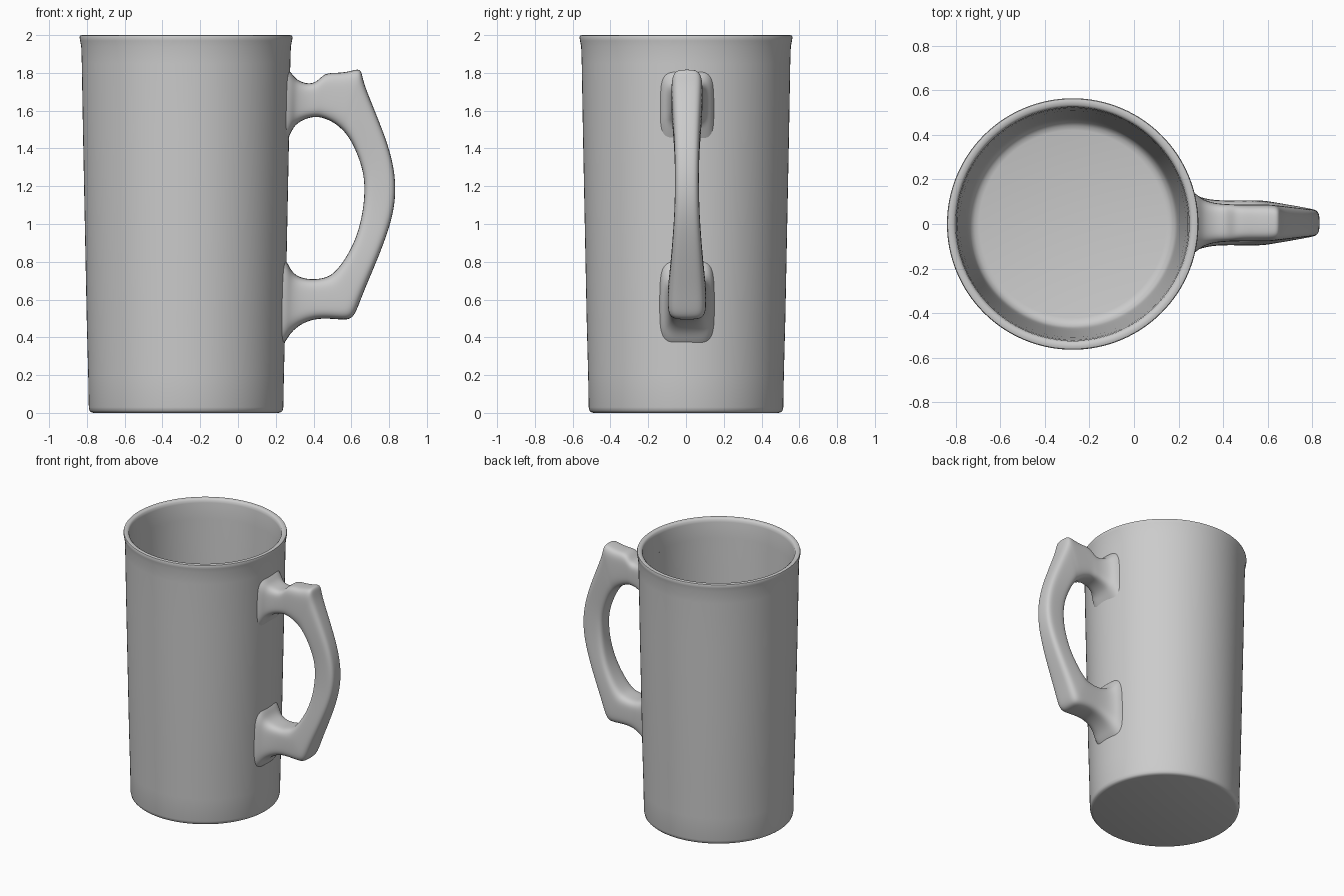
import bpy, bmesh, math

CX = -0.275  # axis of the cup


def finish(bm, name):
    bmesh.ops.recalc_face_normals(bm, faces=bm.faces[:])
    mesh = bpy.data.meshes.new(name)
    bm.to_mesh(mesh)
    bm.free()
    obj = bpy.data.objects.new(name, mesh)
    bpy.context.collection.objects.link(obj)
    bpy.ops.object.select_all(action='DESELECT')
    obj.select_set(True)
    bpy.context.view_layer.objects.active = obj
    return obj


def lathe(name, profile, steps):
    bm = bmesh.new()
    verts = [bm.verts.new((CX + r, 0, z)) for r, z in profile]
    edges = [bm.edges.new(p) for p in zip(verts, verts[1:])]
    bmesh.ops.spin(bm, geom=verts + edges, cent=(CX, 0, 0), axis=(0, 0, 1),
                   angle=2 * math.pi, steps=steps)
    bmesh.ops.remove_doubles(bm, verts=bm.verts[:], dist=1e-5)
    return finish(bm, name)


def loft(name, stations, sides=20, power=0.5):
    # rounded-rectangle rings spanning the outer and inner outline points
    bm = bmesh.new()
    rings = []
    for xo, zo, xi, zi, w in stations:
        ring = []
        for k in range(sides):
            a = 2 * math.pi * (k + 0.5) / sides
            c, s = math.cos(a), math.sin(a)
            u = math.copysign(abs(c) ** power, c)
            v = math.copysign(abs(s) ** power, s)
            t = (1 - u) / 2
            ring.append(bm.verts.new((xo + (xi - xo) * t, 0.005 + w * v,
                                      zo + (zi - zo) * t)))
        rings.append(ring)
    for a, b in zip(rings, rings[1:]):
        for k in range(sides):
            j = (k + 1) % sides
            bm.faces.new((a[k], a[j], b[j], b[k]))
    return finish(bm, name)


# Cup: outer wall, flared lip, inner wall and floor
cup = lathe("cup", [
    (0, 0), (0.49, 0), (0.503, 0.004), (0.511, 0.012), (0.515, 0.03),
    (0.518, 0.2), (0.526, 0.5), (0.536, 1.0), (0.546, 1.5), (0.552, 1.85),
    (0.555, 1.94), (0.561, 1.97), (0.564, 1.988), (0.561, 1.997),
    (0.552, 2.0), (0.535, 1.998), (0.526, 1.99), (0.522, 1.97),
    (0.518, 1.85), (0.508, 1.5), (0.495, 1.0), (0.481, 0.5), (0.472, 0.2),
    (0.467, 0.15), (0.458, 0.12), (0.44, 0.105), (0.42, 0.1), (0, 0.1)], 128)
bpy.ops.object.shade_smooth_by_angle(angle=math.radians(50))

# Handle: outer x, z, inner x, z, half width
upper_arm = [
    (0.24, 1.84, 0.24, 1.40, 0.15), (0.285, 1.80, 0.28, 1.48, 0.13),
    (0.31, 1.762, 0.30, 1.525, 0.105), (0.37, 1.74, 0.36, 1.56, 0.088),
    (0.42, 1.752, 0.41, 1.567, 0.085), (0.457, 1.802, 0.44, 1.564, 0.083),
    (0.53, 1.80, 0.48, 1.55, 0.083), (0.59, 1.808, 0.515, 1.53, 0.083),
    (0.645, 1.826, 0.545, 1.505, 0.083), (0.657, 1.795, 0.565, 1.485, 0.081)]
grip = [
    (0.668, 1.74, 0.58, 1.465, 0.08), (0.712, 1.63, 0.61, 1.42, 0.075),
    (0.785, 1.45, 0.645, 1.335, 0.067), (0.822, 1.32, 0.665, 1.26, 0.064),
    (0.837, 1.2, 0.67, 1.19, 0.064), (0.827, 1.07, 0.665, 1.09, 0.066),
    (0.785, 0.93, 0.64, 0.97, 0.074), (0.725, 0.78, 0.60, 0.87, 0.084),
    (0.665, 0.64, 0.55, 0.79, 0.094)]
lower_arm = [
    (0.63, 0.545, 0.515, 0.75, 0.1), (0.607, 0.502, 0.49, 0.73, 0.102),
    (0.57, 0.49, 0.465, 0.718, 0.102), (0.48, 0.50, 0.42, 0.708, 0.101),
    (0.40, 0.497, 0.37, 0.708, 0.101), (0.33, 0.468, 0.315, 0.722, 0.108),
    (0.28, 0.425, 0.28, 0.755, 0.123), (0.255, 0.38, 0.262, 0.80, 0.138),
    (0.22, 0.34, 0.22, 0.84, 0.15)]
handle = loft("handle", upper_arm + grip + lower_arm)
sub = handle.modifiers.new("smooth", 'SUBSURF')
sub.levels = sub.render_levels = 2
bpy.ops.object.shade_smooth()
